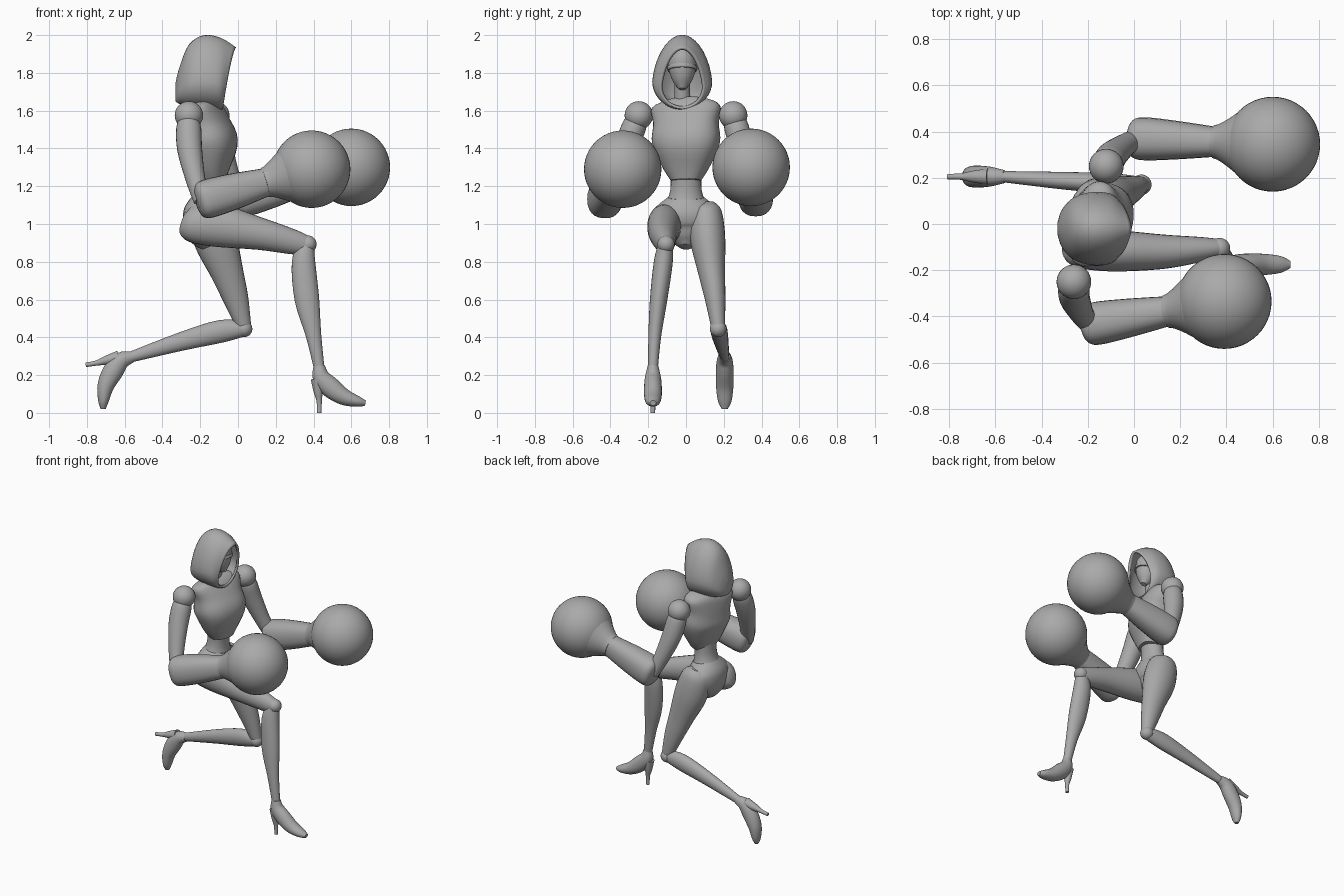
import bpy, bmesh, math
from mathutils import Vector

default_cube = bpy.data.objects.get("Cube")
if default_cube:
    bpy.data.objects.remove(default_cube, do_unlink=True)

# One flat grey for the whole figure
GREY = (0.4, 0.4, 0.4, 1)
grey = bpy.data.materials.new("plain_grey")
grey.use_nodes = True
grey.diffuse_color = GREY
grey.node_tree.nodes["Principled BSDF"].inputs["Base Color"].default_value = GREY

SIDEWAYS = Vector((0, 1, 0))
CHEST_SIDE = Vector((0.27, 0.96, 0))


def finish(name, bm, angle=40):
    """Turn a bmesh into a smooth shaded object."""
    bmesh.ops.recalc_face_normals(bm, faces=bm.faces)
    mesh = bpy.data.meshes.new(name)
    bm.to_mesh(mesh)
    bm.free()
    mesh.materials.append(grey)
    obj = bpy.data.objects.new(name, mesh)
    bpy.context.collection.objects.link(obj)
    bpy.ops.object.select_all(action="DESELECT")
    obj.select_set(True)
    bpy.context.view_layer.objects.active = obj
    bpy.ops.object.shade_smooth_by_angle(angle=math.radians(angle))
    return obj


def skin(bm, rings, cap_start=True, cap_end=True):
    """Join rings of points with quads."""
    rows = [[bm.verts.new(p) for p in ring] for ring in rings]
    for a, b in zip(rows, rows[1:]):
        for i in range(len(a)):
            j = (i + 1) % len(a)
            bm.faces.new((a[i], a[j], b[j], b[i]))
    if cap_start:
        bm.faces.new(rows[0])
    if cap_end:
        bm.faces.new(rows[-1])


def refine(stations, steps=4):
    """Catmull-Rom smoothing of (x, y, z, width, depth) stations."""
    pts = [stations[0], *stations, stations[-1]]
    out = []
    for a, b, c, d in zip(pts, pts[1:], pts[2:], pts[3:]):
        for k in range(steps):
            t = k / steps
            out.append([
                q + 0.5 * t * (r - p + t * (2 * p - 5 * q + 4 * r - s + t * (3 * (q - r) + s - p)))
                for p, q, r, s in zip(a, b, c, d)])
    out.append(list(stations[-1]))
    return out


def limb(name, stations, ref=SIDEWAYS, power=1.0, segments=24):
    """Loft ellipses along a path; width runs along ref."""
    st = refine(stations)
    centres = [Vector(s[:3]) for s in st]
    rings = []
    for i, s in enumerate(st):
        tangent = (centres[min(i + 1, len(st) - 1)] - centres[max(i - 1, 0)]).normalized()
        u = (ref - tangent * ref.dot(tangent)).normalized()
        v = tangent.cross(u)
        ring = []
        for k in range(segments):
            a = math.tau * k / segments
            cu, sv = (math.copysign(abs(f) ** power, f) for f in (math.cos(a), math.sin(a)))
            ring.append(centres[i] + u * (cu * s[3]) + v * (sv * s[4]))
        rings.append(ring)
    bm = bmesh.new()
    skin(bm, rings)
    return finish(name, bm)


def ball(name, centre, radius, segments=32):
    bm = bmesh.new()
    bmesh.ops.create_uvsphere(bm, u_segments=segments, v_segments=segments // 2, radius=radius)
    bmesh.ops.translate(bm, verts=bm.verts, vec=centre)
    return finish(name, bm)


def arm(side, shoulder, elbow, fist):
    """Shoulder ball, upper arm, sleeve-like forearm, cuff and round glove."""
    shoulder, elbow, fist = map(Vector, (shoulder, elbow, fist))
    ball(side + "_shoulder", shoulder, 0.075)
    bow = Vector((-0.025, 0, 0))
    upper = [(0.04, 0.055, 0.05), (0.15, 0.065, 0.066), (0.4, 0.062, 0.066),
             (0.75, 0.05, 0.052), (1.0, 0.042, 0.045)]
    limb(side + "_upper_arm",
         [(*(shoulder.lerp(elbow, t) + bow * math.sin(math.pi * t)), w, d) for t, w, d in upper])
    fore = [(-0.05, 0.04, 0.05), (-0.02, 0.08, 0.09), (0.06, 0.093, 0.103),
            (0.3, 0.083, 0.095), (0.58, 0.065, 0.075)]
    limb(side + "_forearm", [(*elbow.lerp(fist, t), w, d) for t, w, d in fore], power=0.85)
    cuff = [(0.57, 0.072, 0.078), (0.61, 0.08, 0.086), (0.68, 0.105, 0.11), (0.76, 0.14, 0.14)]
    limb(side + "_cuff", [(*elbow.lerp(fist, t), w, d) for t, w, d in cuff])
    ball(side + "_glove", fist, 0.205, 48)


def foot(side, ankle, toe_dir, up_dir):
    """High-heeled shoe drawn in its own toe/up frame."""
    ankle, toe_dir, up_dir = map(Vector, (ankle, toe_dir, up_dir))
    shoe = [(0, 0.01, 0.028, 0.03), (0.01, -0.05, 0.042, 0.046), (0.06, -0.105, 0.047, 0.054),
            (0.13, -0.155, 0.046, 0.044), (0.205, -0.18, 0.036, 0.028), (0.245, -0.188, 0.016, 0.014)]
    heel = [(-0.01, -0.06, 0.035, 0.035), (-0.005, -0.13, 0.025, 0.024),
            (0, -0.18, 0.014, 0.014), (0, -0.24, 0.012, 0.012)]
    for part, rows in (("shoe", shoe), ("heel", heel)):
        limb(f"{side}_{part}",
             [(*(ankle + toe_dir * t + up_dir * u), w, d) for t, u, w, d in rows])


# Torso: chest plate, slim waist, pelvis and neck
limb("chest", [(-0.13, 0, 1.23, 0.08, 0.065), (-0.14, 0, 1.31, 0.13, 0.1),
               (-0.145, 0, 1.43, 0.18, 0.137), (-0.165, 0, 1.53, 0.175, 0.115),
               (-0.185, 0, 1.62, 0.185, 0.085), (-0.195, 0, 1.655, 0.1, 0.06)],
     CHEST_SIDE, power=0.85, segments=32)
limb("waist", [(-0.15, 0, 1.32, 0.085, 0.075), (-0.16, 0, 1.18, 0.083, 0.07),
               (-0.17, 0, 1.08, 0.12, 0.1)])
limb("pelvis", [(-0.16, 0, 1.14, 0.098, 0.08), (-0.17, 0, 1.07, 0.175, 0.115),
                (-0.18, 0, 0.99, 0.165, 0.11), (-0.165, 0, 0.92, 0.09, 0.08),
                (-0.15, 0, 0.88, 0.035, 0.04)])
limb("neck", [(-0.19, -0.01, 1.6, 0.06, 0.055), (-0.17, -0.02, 1.68, 0.042, 0.042),
              (-0.16, -0.02, 1.78, 0.042, 0.045)])

# Head: pointed chin, broad brow, thin eye visor
limb("face", [(-0.1, -0.02, 1.715, 0.018, 0.018), (-0.115, -0.02, 1.76, 0.052, 0.055),
              (-0.13, -0.02, 1.83, 0.074, 0.08), (-0.14, -0.02, 1.89, 0.068, 0.08),
              (-0.15, -0.02, 1.95, 0.03, 0.04)])
limb("visor", [(-0.125, -0.02, 1.812, 0.077, 0.084), (-0.127, -0.02, 1.82, 0.08, 0.087),
               (-0.13, -0.02, 1.832, 0.079, 0.086)])

# Hood: upright teardrop rings from the back of the head to the open front
hood = refine([(-0.33, 1.75, 1.65, 0.03, 0.0), (-0.31, 1.83, 1.635, 0.085, 0.0),
               (-0.26, 1.95, 1.62, 0.135, 0.0), (-0.18, 2.0, 1.61, 0.158, 0.0),
               (-0.09, 1.985, 1.605, 0.15, 0.01), (-0.01, 1.935, 1.61, 0.115, 0.07)])
rings = []
for x, top, bottom, width, slant in hood:
    middle = bottom + 0.37 * (top - bottom)
    ring = []
    for k in range(36):
        c, s = math.cos(math.tau * k / 36), math.sin(math.tau * k / 36)
        z = middle + s * ((top - middle) if s > 0 else (middle - bottom))
        lean = slant * ((top - z) / (top - bottom)) ** 0.7
        ring.append((x - lean, -0.02 + width * c * (1 - 0.12 * max(s, 0)), z))
    rings.append(ring)
bm = bmesh.new()
skin(bm, rings, cap_end=False)
shell = finish("hood", bm, 60).modifiers.new("thickness", "SOLIDIFY")
shell.thickness = 0.016
shell.offset = -1

# Arms
arm("right", (-0.26, -0.25, 1.575), (-0.19, -0.435, 1.125), (0.39, -0.335, 1.29))
arm("left", (-0.12, 0.25, 1.575), (0.01, 0.37, 1.135), (0.6, 0.345, 1.3))

# Right leg, stepping forward
limb("right_thigh", [(-0.295, -0.1, 1.01, 0.04, 0.05), (-0.25, -0.105, 1.0, 0.08, 0.095),
                     (-0.1, -0.115, 0.99, 0.09, 0.112), (0.12, -0.12, 0.947, 0.075, 0.085),
                     (0.29, -0.11, 0.905, 0.054, 0.066), (0.37, -0.105, 0.885, 0.04, 0.05)])
ball("right_knee", (0.37, -0.106, 0.893), 0.046)
limb("right_shin", [(0.365, -0.108, 0.9, 0.036, 0.04), (0.347, -0.12, 0.8, 0.05, 0.062),
                    (0.365, -0.145, 0.6, 0.046, 0.065), (0.4, -0.165, 0.41, 0.034, 0.041),
                    (0.43, -0.175, 0.235, 0.026, 0.028)])
foot("right", (0.43, -0.175, 0.24), (1, 0, 0), (0, 0, 1))

# Left leg, kneeling with the shin trailing behind
limb("left_thigh", [(-0.17, 0.1, 1.11, 0.05, 0.05), (-0.16, 0.105, 1.06, 0.085, 0.1),
                    (-0.12, 0.115, 0.92, 0.093, 0.115), (-0.06, 0.135, 0.75, 0.072, 0.088),
                    (-0.01, 0.155, 0.6, 0.054, 0.066), (0.033, 0.17, 0.45, 0.036, 0.038)])
ball("left_knee", (0.032, 0.17, 0.445), 0.044)
limb("left_shin", [(0.035, 0.168, 0.445, 0.035, 0.04), (-0.09, 0.175, 0.432, 0.044, 0.06),
                   (-0.3, 0.187, 0.378, 0.038, 0.049), (-0.57, 0.205, 0.295, 0.024, 0.028)])
foot("left", (-0.57, 0.205, 0.295), (0.17, 0, -0.985), (0.985, 0, 0.17))
